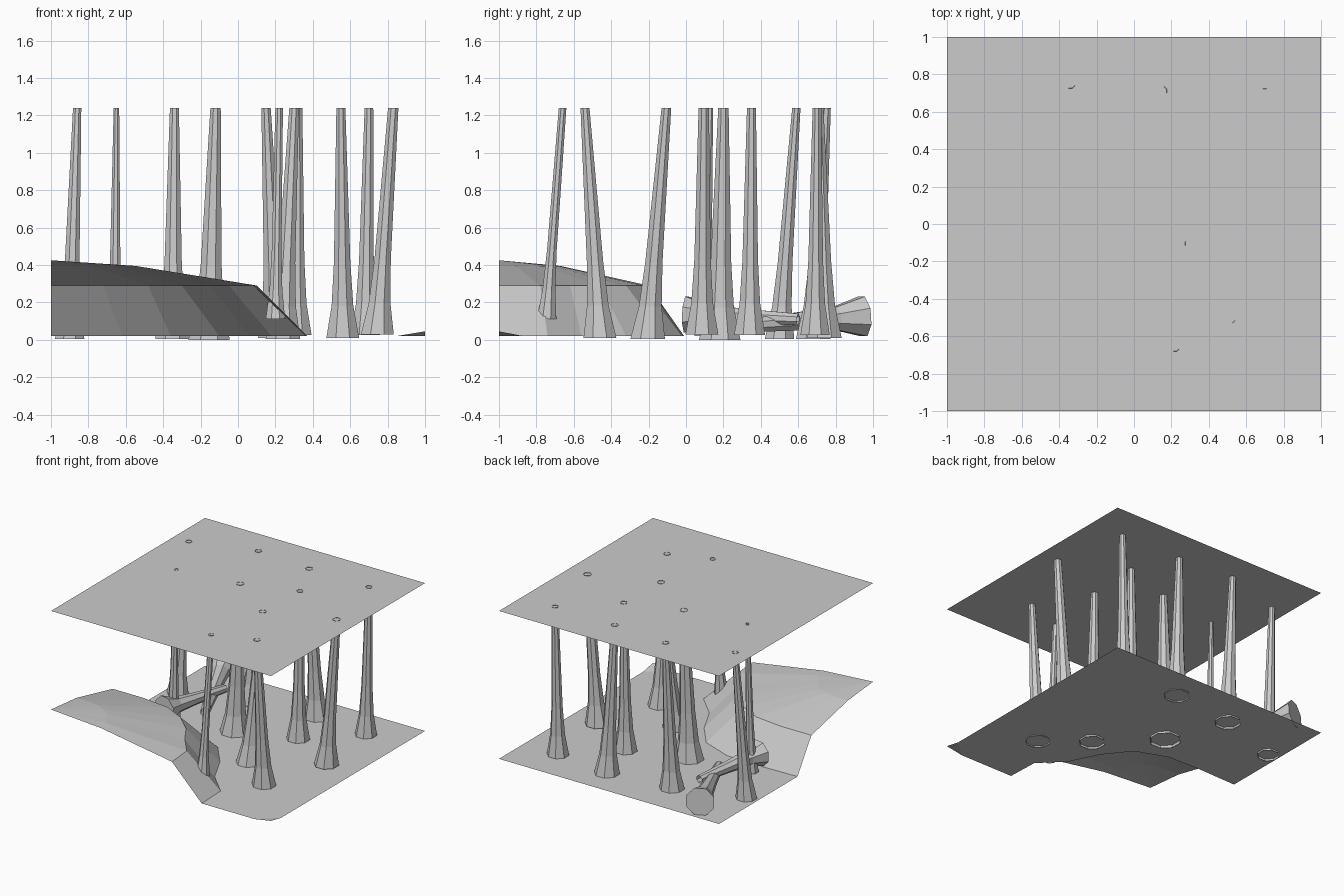
import bpy, bmesh, math
from mathutils import Vector

if "Cube" in bpy.data.objects:
    bpy.data.objects.remove(bpy.data.objects["Cube"])


def make(name, verts, faces):
    me = bpy.data.meshes.new(name)
    me.from_pydata(verts, [], faces)
    me.update()
    ob = bpy.data.objects.new(name, me)
    bpy.context.collection.objects.link(ob)
    return ob


def trunk(name, base, top, r_base, r_top, sides=8, flare=((0, 1), (.14, .66), (.33, .5)), cap=False):
    """Flared, tapered, leaning low-poly trunk. Rings stay level for upright trees."""
    a, b = Vector(base), Vector(top)
    axis = b - a
    if abs(axis.z) > .5:
        u, v = Vector((1, 0, 0)), Vector((0, 1, 0))
    else:
        u = axis.cross(Vector((0, 0, 1))).normalized()
        v = u.cross(axis).normalized()
        if u.cross(v).dot(axis) < 0:
            u = -u
    rings = [(t, r_base * k) for t, k in flare] + [(1, r_top)]
    verts, faces = [], []
    for t, r in rings:
        c = a + axis * t
        for i in range(sides):
            ang = math.tau * (i + .5) / sides
            verts.append(c + u * (r * math.cos(ang)) + v * (r * math.sin(ang)))
    for j in range(len(rings) - 1):
        for i in range(sides):
            k = (i + 1) % sides
            faces.append((j * sides + i, j * sides + k, (j + 1) * sides + k, (j + 1) * sides + i))
    if cap:
        faces.append(tuple(reversed(range(sides))))
    make(name, verts, faces)


# Ground sheet with a raised corner hill, open underneath
foot = [(.37, -1), (.36, -.74), (.18, -.56), (.06, -.32), (-.1, -.12), (-.36, -.02), (-.62, -.01), (-1, -.02)]
rim = [(.1, -1), (.08, -.78), (-.05, -.62), (-.15, -.46), (-.3, -.32), (-.48, -.23), (-.72, -.2), (-1, -.2)]
n = len(foot)
verts = [(x, y, .02) for x, y in foot] + [(x, y, .29) for x, y in rim]
verts += [(-1 + (x + 1) * .41, -1 + (y + 1) * .41, .395) for x, y in rim]
verts.append((-1, -1, .425))
faces = []
for i in range(n - 1):
    for row in (0, n):
        faces.append((row + i, row + i + 1, row + n + i + 1, row + n + i))
    faces.append((2 * n + i, 2 * n + i + 1, 3 * n))
s = len(verts)
verts += [(-1, 1, .02), (1, 1, .02), (1, -.87, .02), (.85, -1, .02), (1, -1, .045)]
faces.append(tuple(reversed(list(range(n)) + [s, s + 1, s + 2, s + 3])))
faces.append((s + 2, s + 3, s + 4))
ground = make("ground", verts, faces)
bm = bmesh.new()
bm.from_mesh(ground.data)
for f in bm.faces:
    f.normal_update()
    if f.normal.z < 0:
        f.normal_flip()
bmesh.ops.triangulate(bm, faces=[f for f in bm.faces if len(f.verts) > 4])
bm.to_mesh(ground.data)
bm.free()

# Flat canopy sheet
make("canopy", [(-1, -1, 1.235), (1, -1, 1.235), (1, 1, 1.235), (-1, 1, 1.235)], [(0, 1, 2, 3)])

# Standing trees: base x, y, z, top x, y, base radius, top radius
trees = [
    (-.90, .50, .005, -.86, .59, .085, .024),
    (-.35, .68, .005, -.34, .75, .10, .026),
    (.20, .74, .01, .15, .71, .10, .027),
    (-.66, .10, .02, -.65, .13, .06, .016),
    (-.155, .18, .0, -.12, .20, .12, .030),
    (.31, .34, .025, .32, .35, .09, .026),
    (.68, .69, .025, .70, .70, .085, .025),
    (.24, -.205, .005, .30, -.105, .10, .028),
    (.745, .085, .028, .83, .095, .095, .030),
    (.20, -.745, .11, .22, -.66, .056, .022),
    (.56, -.46, .01, .55, -.54, .095, .026),
]
for i, (x, y, z, tx, ty, rb, rt) in enumerate(trees):
    trunk(f"tree_{i + 1}", (x, y, z), (tx, ty, 1.238), rb, rt)

# Fallen logs with their wide root ends
log_flare = ((0, 1), (.2, .6), (.5, .45))
trunk("fallen_log_1", (-.79, .945, .125), (-.47, .24, .07), .115, .035, flare=log_flare, cap=True)
trunk("fallen_log_2", (-.67, 0, .135), (-.54, .60, .11), .105, .032, flare=log_flare, cap=True)
